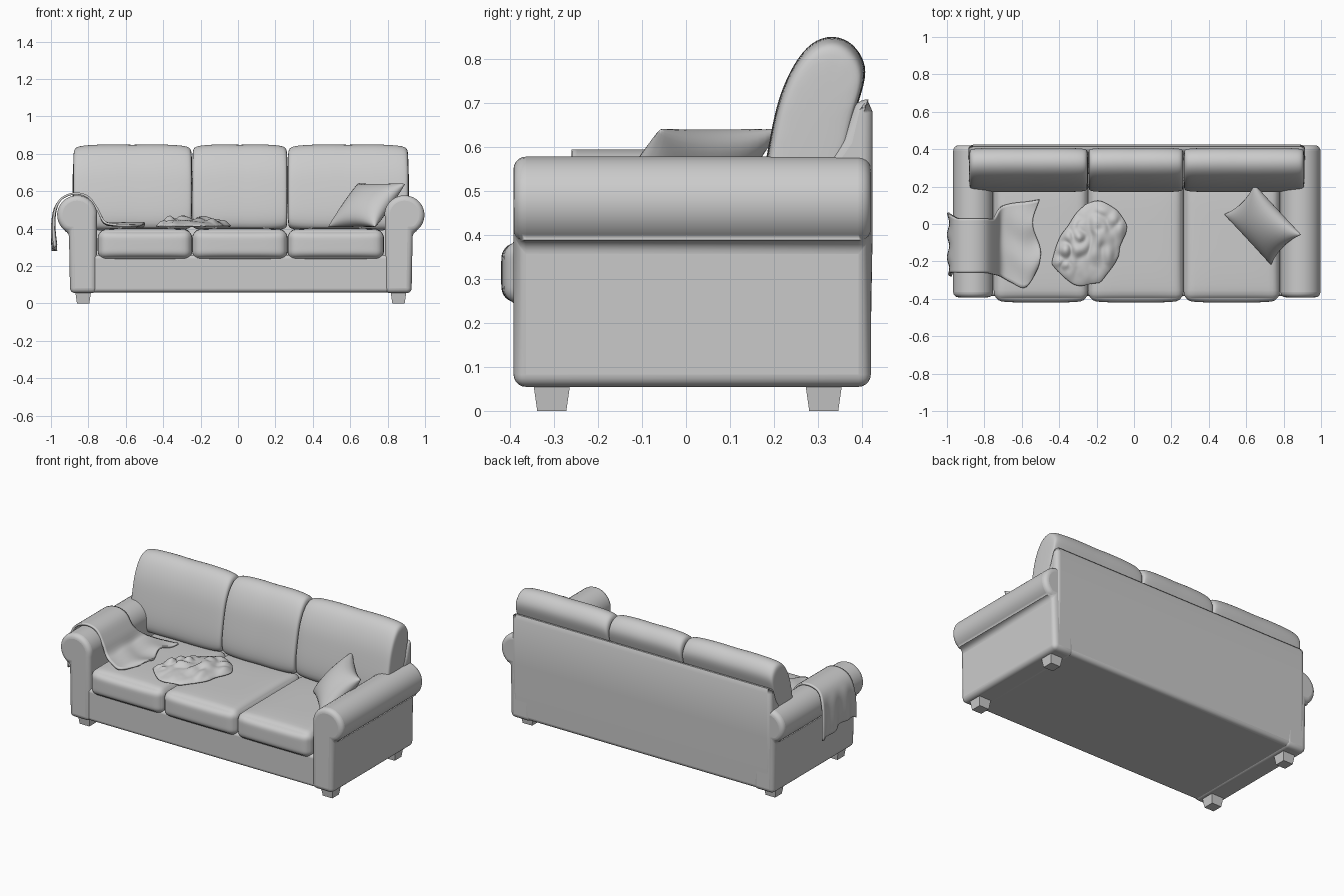
import bpy, bmesh
from math import sin, cos, pi, radians
from mathutils import Vector, noise

if "Cube" in bpy.data.objects:
    bpy.data.objects.remove(bpy.data.objects["Cube"])

MID = 0.015  # x centre of the sofa body


def finish(name, bm, angle=None):
    bmesh.ops.recalc_face_normals(bm, faces=bm.faces)
    me = bpy.data.meshes.new(name)
    bm.to_mesh(me)
    bm.free()
    ob = bpy.data.objects.new(name, me)
    bpy.context.collection.objects.link(ob)
    for p in me.polygons:
        p.use_smooth = True
    if angle:
        bpy.ops.object.select_all(action='DESELECT')
        ob.select_set(True)
        bpy.context.view_layer.objects.active = ob
        bpy.ops.object.shade_smooth_by_angle(angle=radians(angle))
    return ob


def loft(name, rings, angle=None):
    bm = bmesh.new()
    rows = [[bm.verts.new(p) for p in ring] for ring in rings]
    n = len(rows[0])
    for a, b in zip(rows, rows[1:]):
        for i in range(n):
            bm.faces.new((a[i], a[(i + 1) % n], b[(i + 1) % n], b[i]))
    bm.faces.new(rows[0])
    bm.faces.new(rows[-1])
    return finish(name, bm, angle)


def bevel(ob, width, limit=70):
    m = ob.modifiers.new("bevel", 'BEVEL')
    m.width, m.segments = width, 5
    m.limit_method, m.angle_limit = 'ANGLE', radians(limit)
    m.use_clamp_overlap = False


def subsurf(ob, level=2):
    m = ob.modifiers.new("smooth", 'SUBSURF')
    m.levels = m.render_levels = level


def cushion(name, lo, hi, r, puff):
    """Rounded box whose faces bulge outwards."""
    lo, hi = Vector(lo), Vector(hi)
    c, half = (lo + hi) / 2, (hi - lo) / 2
    bm = bmesh.new()
    bmesh.ops.create_cube(bm, size=2)
    bmesh.ops.subdivide_edges(bm, edges=bm.edges[:], cuts=21, use_grid_fill=True)
    for v in bm.verts:
        q = Vector([sin(k * pi / 2) for k in v.co])
        p = Vector([a * h for a, h in zip(q, half)])
        inner = Vector([max(-(h - r), min(h - r, k)) for k, h in zip(p, half)])
        p = inner + (p - inner).normalized() * r
        for i in range(3):
            a, b = q[(i + 1) % 3], q[(i + 2) % 3]
            p[i] += puff[i] * q[i] * (1 - a ** 4) * (1 - b ** 4)
        v.co = c + p
    return finish(name, bm)


def sheet(name, nu, nv, fn, thick):
    """Cloth surface from a function of u, v in 0..1."""
    bm = bmesh.new()
    g = [[bm.verts.new(fn(i / nu, j / nv)) for j in range(nv + 1)] for i in range(nu + 1)]
    for i in range(nu):
        for j in range(nv):
            bm.faces.new((g[i][j], g[i + 1][j], g[i + 1][j + 1], g[i][j + 1]))
    ob = finish(name, bm)
    m = ob.modifiers.new("thickness", 'SOLIDIFY')
    m.thickness, m.offset = thick, 0
    return ob


def along(pts, t):
    """Smooth point on a Catmull-Rom path."""
    s = t * (len(pts) - 1)
    i = min(int(s), len(pts) - 2)
    f = s - i
    p0, p1, p2, p3 = [Vector(pts[max(0, min(len(pts) - 1, i + k))]) for k in (-1, 0, 1, 2)]
    return 0.5 * (2 * p1 + (p2 - p0) * f + (2 * p0 - 5 * p1 + 4 * p2 - p3) * f * f
                  + (3 * p1 - p0 - 3 * p2 + p3) * f ** 3)


# Base box
base = loft("base", [[(x, -0.385, 0.06), (x, 0.41, 0.06), (x, 0.41, 0.26), (x, -0.385, 0.26)]
                     for x in (-0.80, 0.83)], 40)
bevel(base, 0.02)

# Rolled arms
arm = [(0.785, 0.055), (0.928, 0.055), (0.934, 0.385)]
arm += [(0.89 + 0.107 * cos(radians(a)), 0.473 + 0.105 * sin(radians(a))) for a in range(-55, 181, 12)]
arm += [(0.785, 0.46)]
for side, f in (("right", lambda x: x), ("left", lambda x: 2 * MID - x)):
    ob = loft(side + "_arm", [[(f(x), y, z) for x, z in arm] for y in (-0.392, 0.42)], 40)
    bevel(ob, 0.028)

# Back frame
back = [(0.30, 0.06), (0.418, 0.06), (0.424, 0.40), (0.424, 0.68), (0.412, 0.708),
        (0.39, 0.71), (0.376, 0.68), (0.355, 0.62), (0.32, 0.57)]
ob = loft("back_frame", [[(x, y, z) for y, z in back] for x in (-0.885, 0.915)], 50)
bevel(ob, 0.025)

# Tapered feet
for side, x in (("left", -0.828), ("right", 0.858)):
    for end, y in (("front", -0.305), ("back", 0.313)):
        rings = [[(x + a * w, y + b * w, z) for a, b in ((-1, -1), (1, -1), (1, 1), (-1, 1))]
                 for w, z in ((0.033, 0), (0.043, 0.07))]
        loft(f"{end}_{side}_foot", rings, 30)

# Seat and back cushions
profile = [(0.20, 0.38), (0.165, 0.42), (0.172, 0.52), (0.19, 0.62), (0.208, 0.71), (0.243, 0.79),
           (0.285, 0.842), (0.335, 0.857), (0.382, 0.838), (0.414, 0.785), (0.402, 0.73), (0.375, 0.65), (0.34, 0.40)]
splits = [-0.75, -0.245, 0.265, 0.78]
wide = [-0.882, -0.245, 0.265, 0.912]
for i, label in enumerate(("left", "middle", "right")):
    cushion(label + "_seat_cushion", (splits[i], -0.408, 0.235), (splits[i + 1], 0.26, 0.394),
            0.045, (0, 0.012, 0.012))
    x0, x1 = wide[i], wide[i + 1]
    rings = []
    for t, s in ((0, 0.80), (0.012, 0.92), (0.05, 0.965), (0.16, 0.99), (0.35, 1.0), (0.5, 0.985),
                 (0.65, 1.0), (0.84, 0.99), (0.95, 0.965), (0.988, 0.92), (1, 0.80)):
        rings.append([(x0 + (x1 - x0) * t, 0.29 + (y - 0.29) * s, 0.58 + (z - 0.58) * s)
                      for y, z in profile])
    subsurf(loft(label + "_back_cushion", rings))

# Throw pillow leaning in the right corner
centre, U, V = Vector((0.688, -0.003, 0.525)), Vector((0.125, -0.135, 0)), Vector((0.08, 0.08, 0.115))
N = U.cross(V).normalized()
bm = bmesh.new()
n = 18
for s in (1, -1):
    g = []
    for i in range(n + 1):
        for j in range(n + 1):
            u, v = -cos(pi * i / n), -cos(pi * j / n)
            h = 0.072 * max(0, (1 - u * u) * (1 - v * v)) ** 0.45
            p = centre + U * u * (1 - 0.12 * (1 - v * v)) + V * v * (1 - 0.12 * (1 - u * u)) + N * s * h
            g.append(bm.verts.new(p))
    for i in range(n):
        for j in range(n):
            k = i * (n + 1) + j
            bm.faces.new((g[k], g[k + 1], g[k + n + 2], g[k + n + 1]))
bmesh.ops.remove_doubles(bm, verts=bm.verts, dist=0.0005)
finish("throw_pillow", bm)

# Blanket over the left arm: x, z, y start, y end
path = [(-0.982, 0.30, -0.28, 0.06), (-0.988, 0.40, -0.27, 0.06), (-0.978, 0.50, -0.26, 0.05),
        (-0.94, 0.563, -0.26, 0.03), (-0.87, 0.588, -0.26, 0.03), (-0.80, 0.568, -0.26, 0.03),
        (-0.75, 0.50, -0.27, 0.03), (-0.715, 0.435, -0.28, 0.09), (-0.66, 0.422, -0.31, 0.11),
        (-0.58, 0.424, -0.34, 0.12), (-0.52, 0.42, -0.24, 0.13)]


def blanket(u, v):
    p = [along([(q[k], 0, 0) for q in path], u).x for k in range(4)]
    hang, lap = max(0, 1 - u * 4), max(0, u - 0.65) * 2.5
    x = p[0] + hang * 0.010 * sin(v * 17) + lap * 0.025 * sin(v * 7)
    z = p[1] + hang * 0.02 * sin(v * 5) + lap * 0.011 * sin(v * 13 + u * 12)
    return x, p[2] + (p[3] - p[2]) * v, z


sheet("arm_blanket", 44, 24, blanket, 0.012)


# Crumpled cloth on the seat
def crumple(u, v):
    a, b = 2 * u - 1, 2 * v - 1
    ang = radians(63)
    a, b = a * (1 - 0.2 * b * b) * 0.225, b * (1 - 0.2 * a * a) * 0.155
    x, y = a * cos(ang) - b * sin(ang), a * sin(ang) + b * cos(ang)
    edge = (1 - (2 * u - 1) ** 4) * (1 - (2 * v - 1) ** 4)
    w = noise.noise_vector(Vector((x * 9, y * 9, 3)))
    fold = abs(noise.noise(Vector((x * 14 + w.x, y * 8 + w.y, 1))))
    return (-0.235 + x + 0.03 * w.x, -0.105 + y + 0.03 * w.y,
            0.412 + edge * (0.024 + 0.075 * fold))


subsurf(sheet("crumpled_cloth", 30, 24, crumple, 0.01), 1)
